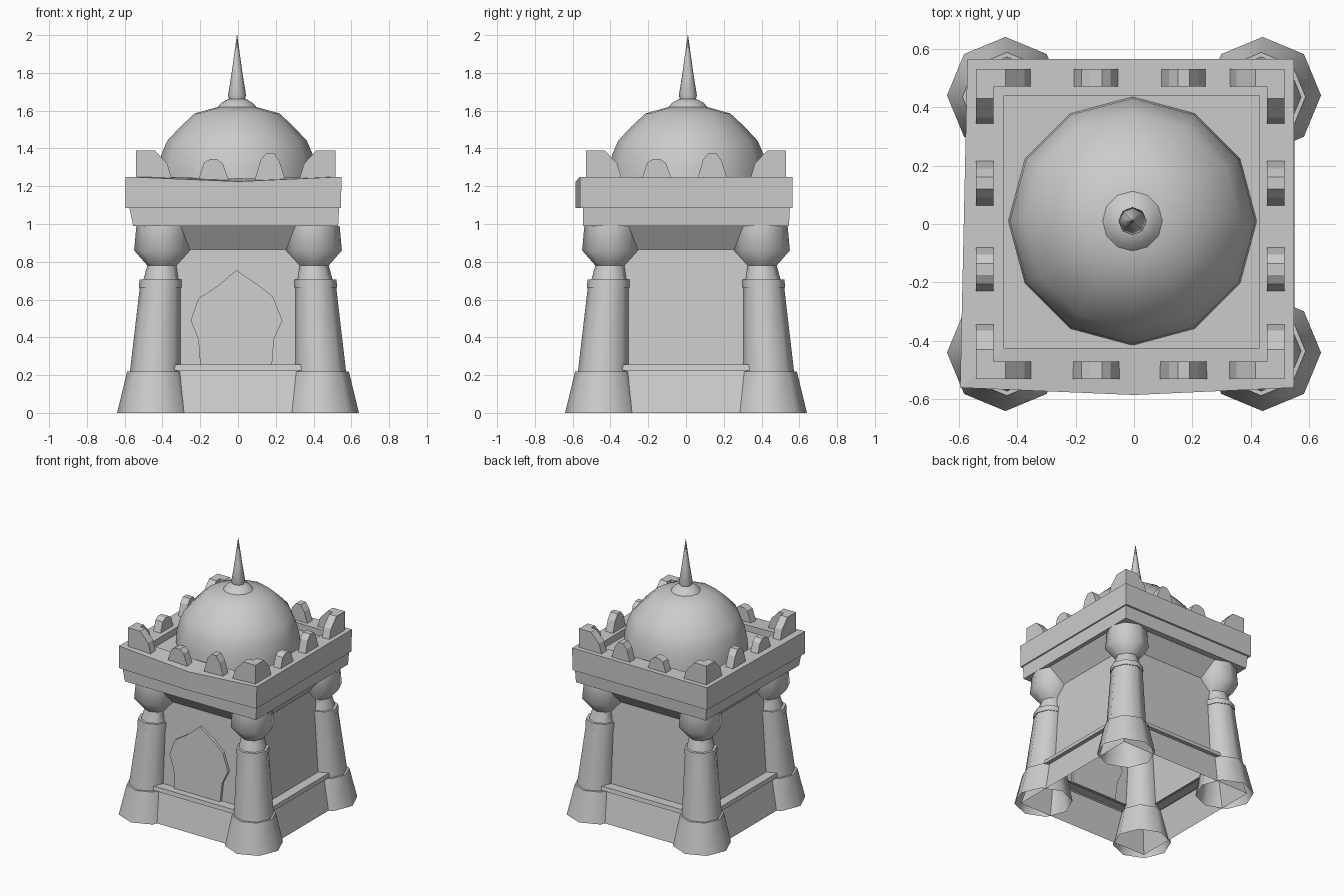
import bpy, bmesh
from math import sin, cos, pi, radians

cube = bpy.data.objects.get("Cube")
if cube:
    bpy.data.objects.remove(cube)

stone = bpy.data.materials.new("pale_grey_stone")
stone.use_nodes = True
GREY = (0.6, 0.6, 0.6, 1)
stone.diffuse_color = GREY
stone.node_tree.nodes["Principled BSDF"].inputs["Base Color"].default_value = GREY


def finish(name, bm, smooth=0):
    bmesh.ops.recalc_face_normals(bm, faces=bm.faces)
    mesh = bpy.data.meshes.new(name)
    bm.to_mesh(mesh)
    bm.free()
    mesh.materials.append(stone)
    ob = bpy.data.objects.new(name, mesh)
    bpy.context.collection.objects.link(ob)
    if smooth:
        bpy.ops.object.select_all(action='DESELECT')
        ob.select_set(True)
        bpy.context.view_layer.objects.active = ob
        bpy.ops.object.shade_smooth_by_angle(angle=radians(smooth))
    return ob


def loft(name, loops, cap_start=False, cap_end=False, smooth=0):
    """Skin a stack of loops that share one point count."""
    bm = bmesh.new()
    rows = [[bm.verts.new(p) for p in loop] for loop in loops]
    n = len(rows[0])
    for a, b in zip(rows, rows[1:]):
        for i in range(n):
            j = (i + 1) % n
            bm.faces.new((a[i], a[j], b[j], b[i]))
    if cap_start:
        bm.faces.new(rows[0])
    if cap_end:
        bm.faces.new(rows[-1])
    return finish(name, bm, smooth)


def circle(x, y, z, r, n):
    return [(x + r * cos(2 * pi * i / n), y + r * sin(2 * pi * i / n), z) for i in range(n)]


def square(h, z):
    return [(-h, -h, z), (h, -h, z), (h, h, z), (-h, h, z)]


def prism(name, pts, place):
    """Extrude a flat outline; place(u, w, t) puts it in space, t is 0 or 1."""
    return loft(name, [[place(u, w, t) for u, w in pts] for t in (0, 1)], True, True)


# Hollow walls: sloping plinth, ledge, chamber and flared cornice
loft("plinth_wall", [square(0.55, 0), square(0.495, 0.225)])
loft("plinth_ledge", [square(0.49, 0.225), square(0.525, 0.225),
                      square(0.52, 0.255), square(0.44, 0.255)])
loft("chamber_wall", [square(0.45, 0.25), square(0.41, 0.865),
                      square(0.50, 0.99)])

# Pointed door panel, leaning with the front wall
door = [(-0.2, 0.255), (-0.21, 0.39), (-0.25, 0.49), (-0.21, 0.605), (-0.11, 0.67),
        (-0.01, 0.755), (0.105, 0.68), (0.185, 0.615), (0.235, 0.49), (0.19, 0.39), (0.18, 0.255)]
prism("door_panel", door,
      lambda u, w, t: (u, -0.45 + 0.065 * (w - 0.255) - 0.02 + 0.035 * t, w))

# Corner columns: (centre offset, radius, height), leaning slightly inward
column = [(0.44, 0.2, 0), (0.435, 0.152, 0.22), (0.435, 0.137, 0.22), (0.41, 0.11, 0.665),
          (0.41, 0.115, 0.665), (0.408, 0.113, 0.705), (0.405, 0.096, 0.705),
          (0.4, 0.08, 0.78), (0.4, 0.15, 0.86), (0.4, 0.138, 0.99)]
for sx, side in ((1, "left"), (-1, "right")):
    for sy, end in ((-1, "front"), (1, "back")):
        loft(f"{end}_{side}_column",
             [circle(sx * c, sy * c, z, r, 8) for c, r, z in column], smooth=46)


# Slightly crooked roof slab with a bowed front edge and a shallow well
def slab_loop(xl_front, xl_back, xr, yf, yb, z, bow=0, dip=0):
    return [(xl_front, yf, z), (0, yf - bow, z - dip), (xr, yf, z), (xr, yb, z), (xl_back, yb, z)]


loft("roof_trim", [slab_loop(-0.555, -0.545, 0.53, -0.545, 0.545, 0.99),
                   slab_loop(-0.575, -0.555, 0.535, -0.545, 0.55, 1.085)], True, True)
loft("roof_slab", [slab_loop(-0.595, -0.57, 0.545, -0.56, 0.565, 1.085, 0.025),
                   slab_loop(-0.595, -0.57, 0.548, -0.56, 0.565, 1.25, 0.025, 0.025),
                   slab_loop(-0.445, -0.445, 0.43, -0.425, 0.44, 1.25, 0, 0.01),
                   slab_loop(-0.445, -0.445, 0.43, -0.425, 0.44, 1.2)], True, True)

# Battlements
XL, XR, Y, THICK, BASE = -0.54, 0.515, 0.53, 0.06, 1.22
low = [(0, 0), (0.035, 0.105), (0.065, 0.123), (0.105, 0.123), (0.135, 0.1), (0.17, 0)]
tall = [(0, 0), (0.035, 0.12), (0.065, 0.155), (0.105, 0.155), (0.135, 0.11), (0.17, 0)]
horn = [(0, 0), (0, 0.17), (0.1, 0.17), (0.165, 0.1), (0.195, 0)]

for s, end in ((-1, "front"), (1, "back")):
    for x0, shape, label in ((-0.215, low, "right"), (0.085, tall, "left")):
        prism(f"{end}_{label}_merlon", shape,
              lambda u, w, t: (x0 + u, s * (Y - THICK * t), BASE + w))

for x_out, s, side in ((XL, 1, "right"), (XR, -1, "left")):
    for y0, shape, label in ((-0.24, low, "front"), (0.055, tall, "back")):
        prism(f"{side}_{label}_side_merlon", shape,
              lambda u, w, t: (x_out + s * THICK * t, y0 + u, BASE + w))
    # L-shaped corner pieces
    for sy, end in ((-1, "front"), (1, "back")):
        prism(f"{end}_{side}_corner_merlon", horn,
              lambda u, w, t: (x_out + s * u, sy * (Y - THICK * t), BASE + w))
        prism(f"{end}_{side}_corner_merlon_return", horn,
              lambda u, w, t: (x_out + s * THICK * t,
                               sy * (Y - max(u, THICK)), BASE + w))

# Faceted dome, cap and spike
CX, CY = -0.005, 0.01


def turned(name, profile, n, smooth):
    loft(name, [circle(CX, CY, z, r, n) for r, z in profile], False, True, smooth)


turned("dome", [(0.425, 1.2), (0.42, 1.28), (0.4, 1.37), (0.37, 1.44), (0.3, 1.515),
                (0.225, 1.585), (0.1, 1.62)], 12, 46)
turned("dome_cap", [(0.11, 1.61), (0.085, 1.64), (0.045, 1.663)], 12, 46)
turned("spike", [(0.04, 1.655), (0.048, 1.68), (0.03, 1.79), (0.001, 2.0)], 8, 46)
